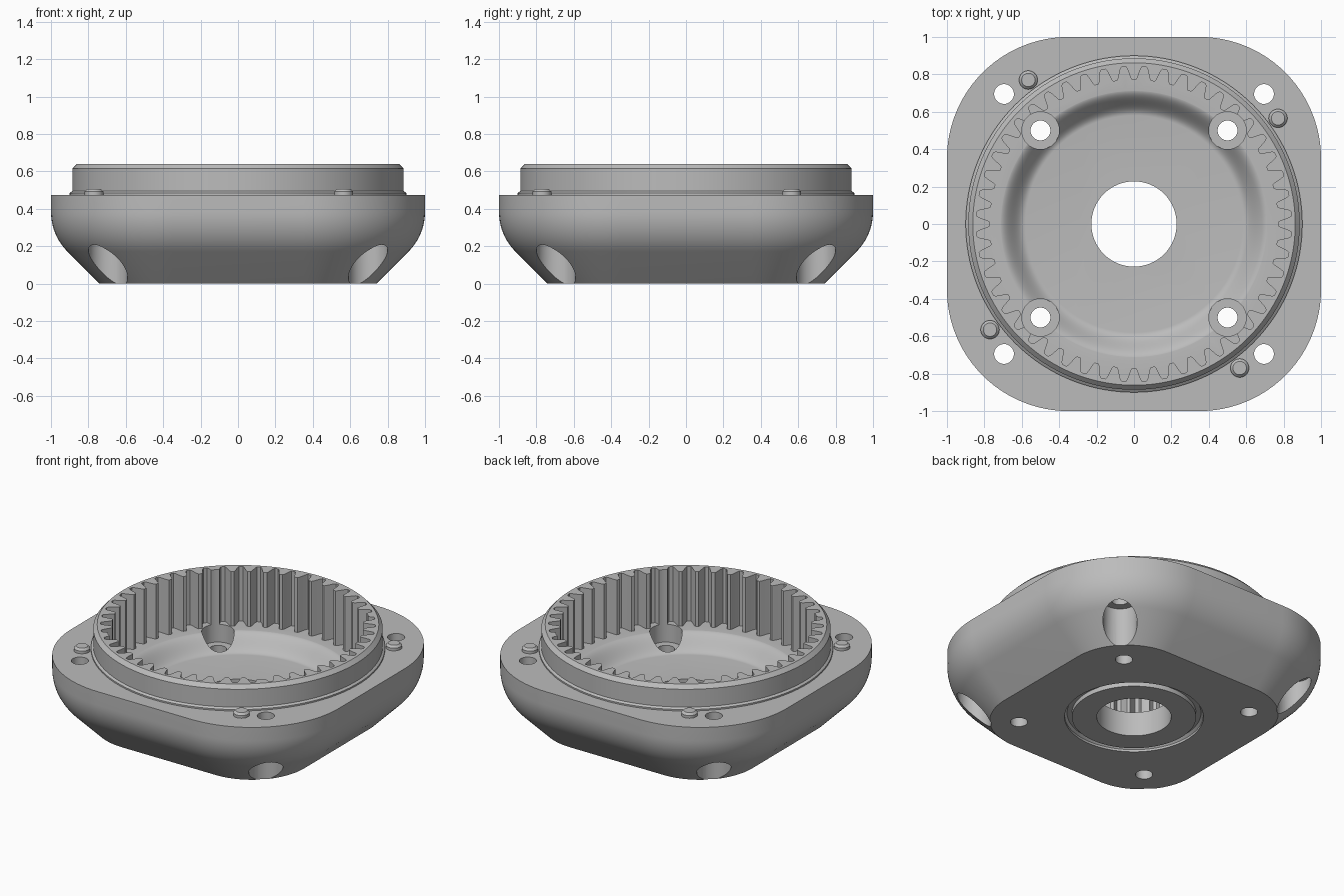
import bpy, bmesh
from math import sin, cos, pi, radians, tau

cube = bpy.data.objects.get("Cube")
if cube:
    bpy.data.objects.remove(cube, do_unlink=True)

GREY = (0.5, 0.5, 0.5, 1.0)
metal = bpy.data.materials.new("grey_metal")
metal.use_nodes = True
metal.diffuse_color = GREY
for node in metal.node_tree.nodes:
    if node.type == "BSDF_PRINCIPLED":
        node.inputs["Base Color"].default_value = GREY


def loft(name, rings, closed=False):
    """Skin a stack of equal-length rings; cap the ends unless closed."""
    bm = bmesh.new()
    loops = [[bm.verts.new(p) for p in ring] for ring in rings]
    n = len(loops[0])
    pairs = list(zip(loops, loops[1:]))
    if closed:
        pairs.append((loops[-1], loops[0]))
    else:
        bm.faces.new(loops[0][::-1])
        bm.faces.new(loops[-1])
    for a, b in pairs:
        for i in range(n):
            j = (i + 1) % n
            bm.faces.new((a[i], a[j], b[j], b[i]))
    bmesh.ops.recalc_face_normals(bm, faces=bm.faces)
    mesh = bpy.data.meshes.new(name)
    bm.to_mesh(mesh)
    bm.free()
    mesh.materials.append(metal)
    obj = bpy.data.objects.new(name, mesh)
    bpy.context.collection.objects.link(obj)
    return obj


def lathe(name, profile, x=0, y=0, n=96, closed=False):
    """Revolve (radius, height) points about a vertical axis."""
    return loft(name, [[(x + r * cos(tau * i / n), y + r * sin(tau * i / n), z)
                        for i in range(n)] for r, z in profile], closed)


def select(obj):
    bpy.ops.object.select_all(action="DESELECT")
    obj.select_set(True)
    bpy.context.view_layer.objects.active = obj


def combine(target, tool, operation="DIFFERENCE"):
    """Apply a boolean and discard the tool."""
    tool.hide_render = True
    mod = target.modifiers.new("boolean", "BOOLEAN")
    mod.operation, mod.solver, mod.object = operation, "EXACT", tool
    select(target)
    bpy.ops.object.modifier_apply(modifier=mod.name)
    bpy.data.objects.remove(tool, do_unlink=True)


def rounded_square(inset, z, half=1.0, radius=0.65, steps=24):
    c, r = half - radius, radius - inset
    ring = []
    for k in range(4):
        sx, sy = ((1, 1), (-1, 1), (-1, -1), (1, -1))[k]
        for i in range(steps + 1):
            a = pi / 2 * (k + i / steps)
            ring.append((sx * c + r * cos(a), sy * c + r * sin(a), z))
    return ring


CORNERS = [(sx, sy) for sx in (-1, 1) for sy in (-1, 1)]
FLANGE, RIM, LEDGE, FLOOR = 0.475, 0.64, 0.27, 0.165

# Body: sloped base blending through an arc into upright sides
bend = 0.3
rings = [rounded_square(0.26, 0)]
for i in range(13):
    a = radians(45) * (1 - i / 12)
    rings.append(rounded_square(bend * (1 - cos(a)), 0.384 - bend * sin(a)))
rings.append(rounded_square(0, FLANGE))
housing = loft("housing", rings)

# Raised collar with a small foot and a chamfered rim
combine(housing, lathe("collar", [
    (0.9, 0.35), (0.9, 0.485), (0.886, 0.495), (0.886, 0.615),
    (0.862, RIM)], n=144), "UNION")

# Internal gear teeth
TEETH = 48
tooth = [(-0.1, 0.77), (0.1, 0.77), (0.17, 0.78), (0.33, 0.832),
         (0.4, 0.842), (0.6, 0.842), (0.67, 0.832), (0.83, 0.78)]
outline = [(r * cos(tau * (k + f) / TEETH), r * sin(tau * (k + f) / TEETH))
           for k in range(TEETH) for f, r in tooth]
combine(housing, loft("gear_cutter", [[(x, y, z) for x, y in outline]
                                      for z in (LEDGE, 0.8)]))

# Bowl below the teeth, curving softly down to the floor
bowl = []
for i in range(15):
    t = i / 14
    bowl.append((0.58 + 0.14 * t,
                 FLOOR + (LEDGE + 0.001 - FLOOR) * (1 - cos(pi * t)) / 2))
combine(housing, lathe("bowl_cutter", bowl + [(0.72, 0.75)]))

# Centre bore and the ring groove around it underneath
combine(housing, lathe("bore_cutter", [(0.228, -0.1), (0.228, 0.4)], n=64))
combine(housing, lathe("groove_cutter", [
    (0.38, -0.05), (0.425, -0.05), (0.425, 0.015), (0.41, 0.03),
    (0.38, 0.03)], closed=True))

# Inner bolt holes with spot faces, outer bolt holes with counterbores
for sx, sy in CORNERS:
    x, y = 0.5 * sx, 0.5 * sy
    combine(housing, lathe("spot_cutter", [(0.1, 0.15), (0.1, 0.9)], x, y, 40))
    combine(housing, lathe("bolt_cutter", [(0.053, -0.1), (0.053, 0.3)], x, y, 32))
    x, y = 0.695 * sx, 0.695 * sy
    combine(housing, lathe("counterbore_cutter",
                           [(0.105, -0.1), (0.105, 0.26)], x, y, 40))
    combine(housing, lathe("hole_cutter", [(0.053, 0.2), (0.053, 0.6)], x, y, 32))

parts = [housing]

# Small locating pins on the flange, turned a quarter each time
x, y = 0.77, 0.565
for k in range(4):
    parts.append(lathe(f"locating_pin_{k + 1}", [
        (0.05, FLANGE - 0.02), (0.05, 0.493), (0.036, 0.507)], x, y, 32))
    x, y = -y, x

for part in parts:
    select(part)
    bpy.ops.object.shade_smooth_by_angle(angle=radians(28))
